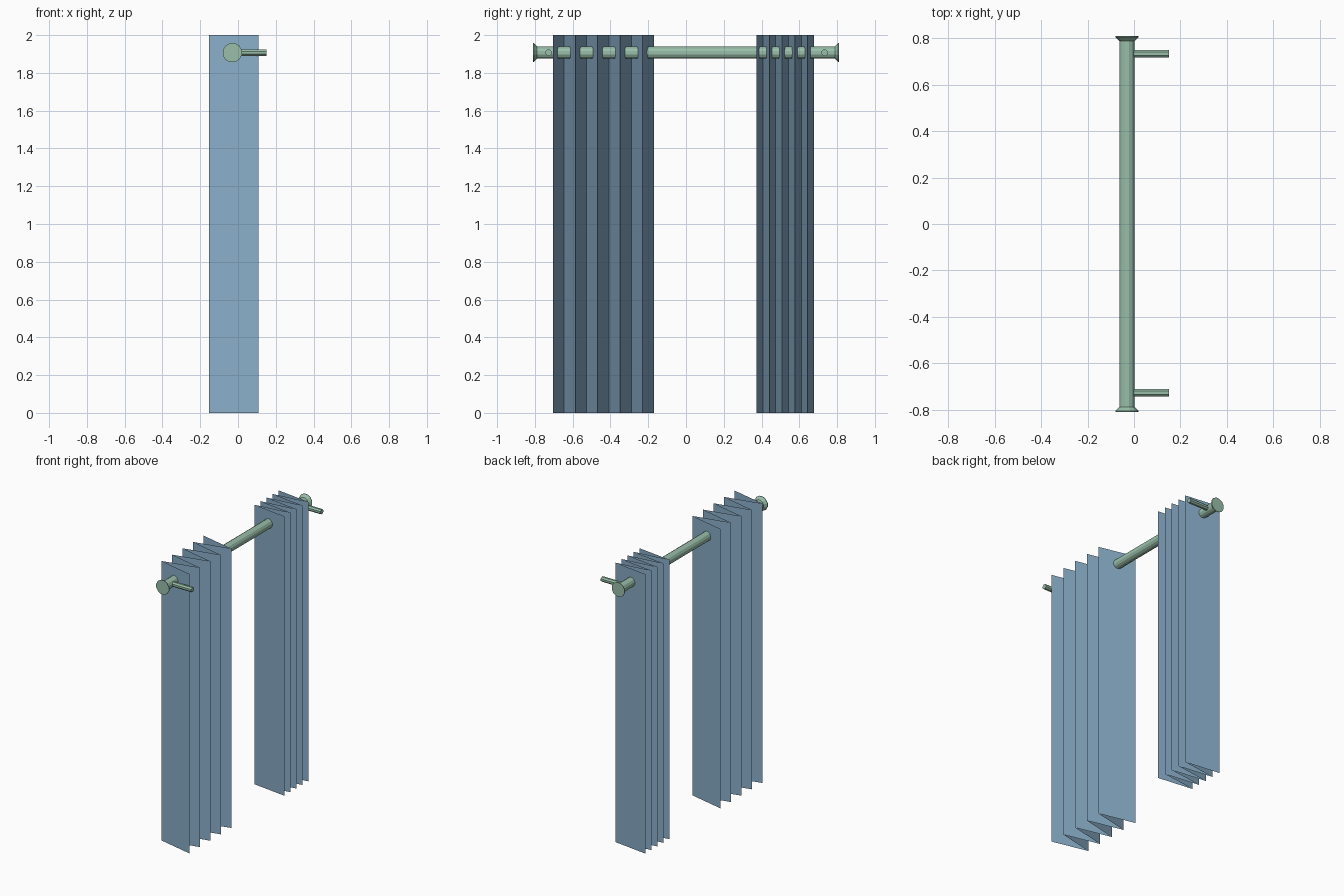
import bpy, bmesh, math

if "Cube" in bpy.data.objects:
    bpy.data.objects.remove(bpy.data.objects["Cube"])

ROD_X, ROD_Z, SIDES = -0.03, 1.907, 12


def material(name, color):
    m = bpy.data.materials.new(name)
    m.diffuse_color = color
    m.use_nodes = True
    m.node_tree.nodes["Principled BSDF"].inputs["Base Color"].default_value = m.diffuse_color
    return m


fabric = material("fabric_blue", (0.25, 0.42, 0.58, 1))
metal = material("rod_green", (0.32, 0.52, 0.40, 1))


def finish(bm, name, mat):
    mesh = bpy.data.meshes.new(name)
    bm.to_mesh(mesh)
    bm.free()
    mesh.materials.append(mat)
    ob = bpy.data.objects.new(name, mesh)
    bpy.context.collection.objects.link(ob)
    return ob


def curtain(name, y0, y1, folds=9, x_front=0.108, x_back=-0.154, height=2.0):
    """Thin zigzag sheet, extruded straight up."""
    bm = bmesh.new()
    pairs = []
    for i in range(folds + 1):
        x = x_back if i % 2 else x_front
        y = y0 + (y1 - y0) * i / folds
        pairs.append([bm.verts.new((x, y, z)) for z in (0, height)])
    for (a, b), (c, d) in zip(pairs, pairs[1:]):
        bm.faces.new((a, c, d, b))
    return finish(bm, name, fabric)


def turned(name, profile, place, sides):
    """Closed surface of revolution from (radius, distance) rings."""
    bm = bmesh.new()
    rings = []
    for r, t in profile:
        rings.append([bm.verts.new(place(r * math.cos(a), r * math.sin(a), t))
                      for a in (2 * math.pi * (k + 0.5) / sides for k in range(sides))])
    for lo, hi in zip(rings, rings[1:]):
        for k in range(sides):
            n = (k + 1) % sides
            bm.faces.new((lo[k], lo[n], hi[n], hi[k]))
    bm.faces.new(rings[0])
    bm.faces.new(rings[-1])
    bmesh.ops.recalc_face_normals(bm, faces=bm.faces)
    return finish(bm, name, metal)


# Pleated curtains
curtain("curtain_wide", -0.705, -0.17)
curtain("curtain_narrow", 0.373, 0.678)

# Rod with flared ends
turned("curtain_rod",
       [(0.052, -0.81), (0.052, -0.806), (0.033, -0.788),
        (0.033, 0.788), (0.052, 0.806), (0.052, 0.81)],
       lambda u, v, t: (ROD_X + u, t, ROD_Z + v), SIDES)

# Wall brackets
for name, y in (("bracket_left", -0.727), ("bracket_right", 0.734)):
    turned(name, [(0.018, -0.02), (0.018, 0.15)],
           lambda u, v, t: (t, y + u, ROD_Z + v), 8)
